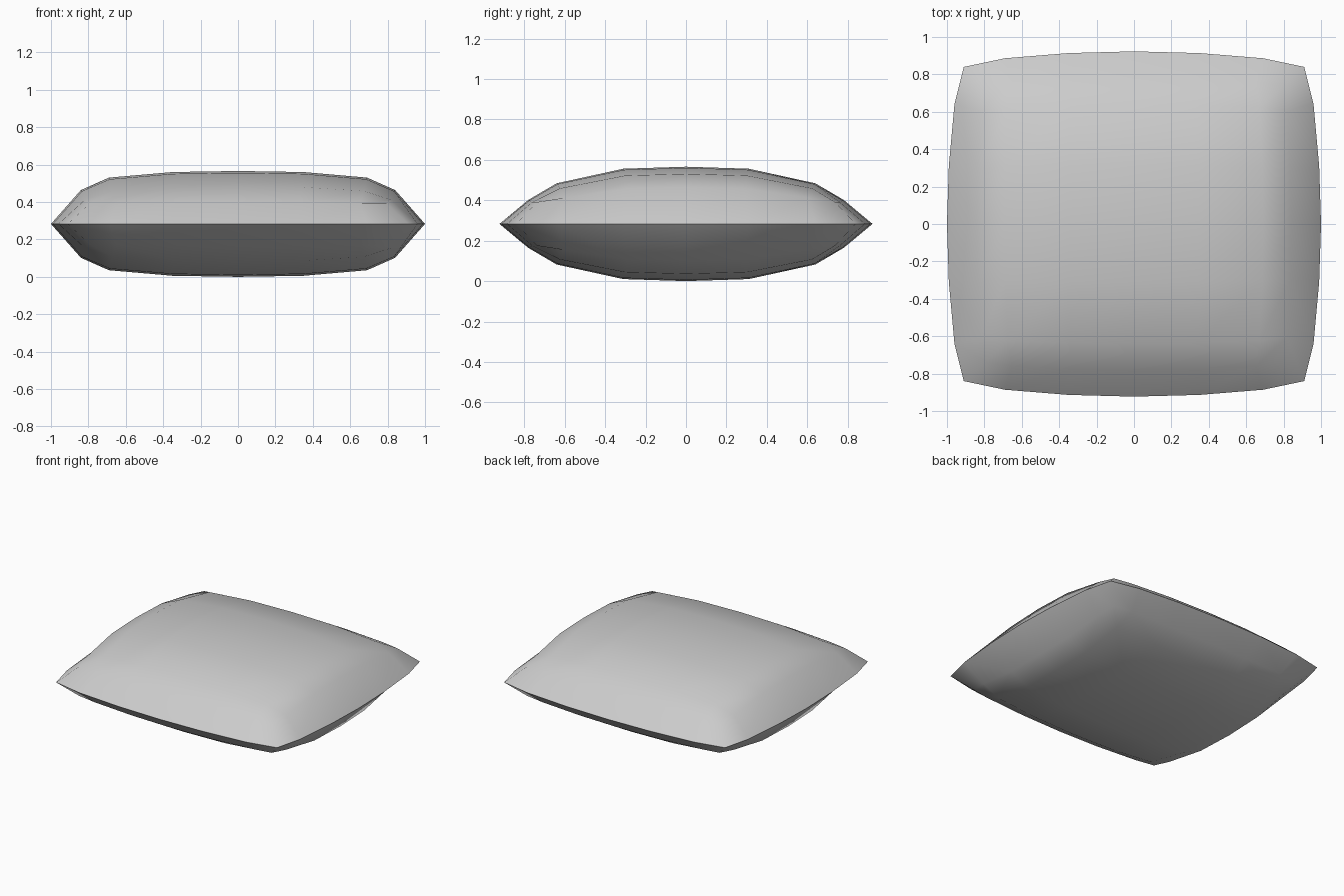
import bpy, bmesh

cube = bpy.data.objects.get("Cube")
if cube:
    bpy.data.objects.remove(cube, do_unlink=True)

MID = 0.283  # height of the seam

# Half profiles from the centre outwards
X_LINES = [0, 0.35, 0.69, 0.84]
Y_LINES = [0, 0.31, 0.64, 0.78]
X_PUFF = [1, 0.98, 0.875, 0.64]
Y_PUFF = [1, 0.965, 0.71, 0.42]


def sign(n):
    return (n > 0) - (n < 0)


def panel_point(i, j):
    """Point of the puffed panel at grid cell i, j, pinched near the corners."""
    a, b = abs(i), abs(j)
    x = sign(i) * X_LINES[a] * (1 - 0.055 * (b / 3) ** 2)
    y = sign(j) * Y_LINES[b] * (1 - 0.055 * (a / 3) ** 2)
    z = 0.283 * X_PUFF[a] * Y_PUFF[b]
    if a == 3 or b == 3:
        z = max(z, 0.108)
    return x, y, MID + z


def seam_point(i, j):
    """Point of the bowed seam outside grid cell i, j."""
    a, b = abs(i), abs(j)
    x = (1 - 0.09 * (b / 3) ** 2) if a == 3 else X_LINES[a]
    y = 0.923 * (1 - 0.09 * (a / 3) ** 2) if b == 3 else Y_LINES[b]
    return sign(i) * x, sign(j) * y, MID


# Upper panel: a square grid with its border extruded out to the seam
bm = bmesh.new()
bmesh.ops.create_grid(bm, x_segments=6, y_segments=6, size=3)
border = [e for e in bm.edges if e.is_boundary]
extruded = bmesh.ops.extrude_edge_only(bm, edges=border)["geom"]
seam = {g for g in extruded if isinstance(g, bmesh.types.BMVert)}
for v in bm.verts:
    i, j = round(v.co.x), round(v.co.y)
    v.co = seam_point(i, j) if v in seam else panel_point(i, j)

# Lower panel: the same shape turned over and sewn on
lower = bmesh.ops.duplicate(bm, geom=bm.verts[:] + bm.edges[:] + bm.faces[:])["geom"]
for v in lower:
    if isinstance(v, bmesh.types.BMVert):
        v.co.z = 2 * MID - v.co.z
bmesh.ops.remove_doubles(bm, verts=bm.verts[:], dist=0.001)
bmesh.ops.recalc_face_normals(bm, faces=bm.faces[:])

mesh = bpy.data.meshes.new("cushion")
bm.to_mesh(mesh)
bm.free()
cushion = bpy.data.objects.new("cushion", mesh)
bpy.context.collection.objects.link(cushion)

# Plain grey cloth
cloth = bpy.data.materials.new("grey cloth")
cloth.use_nodes = True
grey = (0.6, 0.6, 0.6, 1)
cloth.diffuse_color = grey
cloth.node_tree.nodes["Principled BSDF"].inputs["Base Color"].default_value = grey
mesh.materials.append(cloth)

# Smooth panels with a crisp seam and corner folds
bpy.ops.object.select_all(action="DESELECT")
cushion.select_set(True)
bpy.context.view_layer.objects.active = cushion
bpy.ops.object.shade_smooth_by_angle(angle=0.7)
